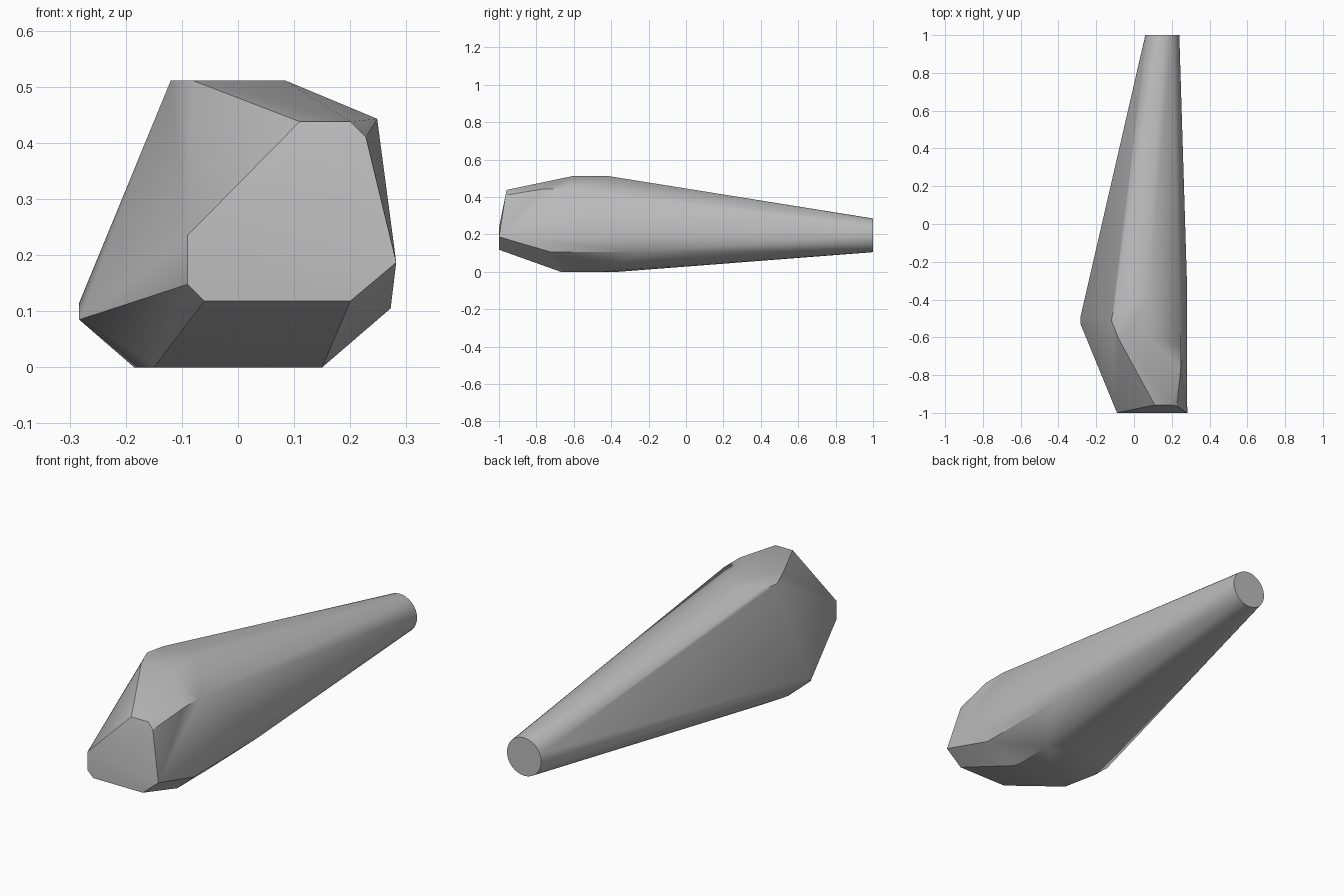
import bpy
import bmesh
from math import cos, sin, tau, radians

cube = bpy.data.objects.get("Cube")
if cube:
    bpy.data.objects.remove(cube, do_unlink=True)

# Material
grey = bpy.data.materials.new("mid grey")
grey.use_nodes = True
grey.diffuse_color = (0.5, 0.5, 0.5, 1)
grey.node_tree.nodes["Principled BSDF"].inputs["Base Color"].default_value = (0.5, 0.5, 0.5, 1)

# Corners of the blunt nose
nose = [(-.09, -1, .235), (-.09, -1, .148), (-.06, -1, .118), (.2, -1, .118),
        (.282, -1, .187), (.11, -.958, .438), (.2, -.958, .438), (.228, -.965, .41)]
# Corners of the wide faceted body: crown, shoulders, sides, then base
body = [(-.12, -.51, .511), (-.08, -.61, .511), (.085, -.61, .511), (-.1, -.42, .511),
        (.07, -.41, .511), (.248, -.76, .443), (.248, -.64, .443),
        (-.283, -.53, .085), (-.283, -.49, .115), (.272, -.72, .105),
        (.272, -.24, .108), (.28, -.3, .19), (-.185, -.5, 0), (-.15, -.67, 0),
        (.15, -.67, 0), (.15, -.45, 0), (-.15, -.38, 0), (.1, -.36, 0)]
# Round tail end
tail = [(.15 + .09 * cos(tau * i / 32), 1, .195 + .09 * sin(tau * i / 32))
        for i in range(32)]

# Wrap the three sections in one tapered skin
bm = bmesh.new()
for co in nose + body + tail:
    bm.verts.new(co)
hull = bmesh.ops.convex_hull(bm, input=bm.verts)
unused = {v for v in hull["geom_interior"] + hull["geom_unused"]
          if isinstance(v, bmesh.types.BMVert)}
bmesh.ops.delete(bm, geom=list(unused), context="VERTS")
bmesh.ops.dissolve_limit(bm, angle_limit=radians(1), verts=bm.verts, edges=bm.edges)
bmesh.ops.recalc_face_normals(bm, faces=bm.faces)
mesh = bpy.data.meshes.new("tapered_body")
bm.to_mesh(mesh)
bm.free()
mesh.materials.append(grey)
shell = bpy.data.objects.new("tapered_body", mesh)
bpy.context.collection.objects.link(shell)

# Soft shading that keeps the hard facet edges
bpy.ops.object.select_all(action="DESELECT")
shell.select_set(True)
bpy.context.view_layer.objects.active = shell
bpy.ops.object.shade_smooth_by_angle(angle=radians(30))
